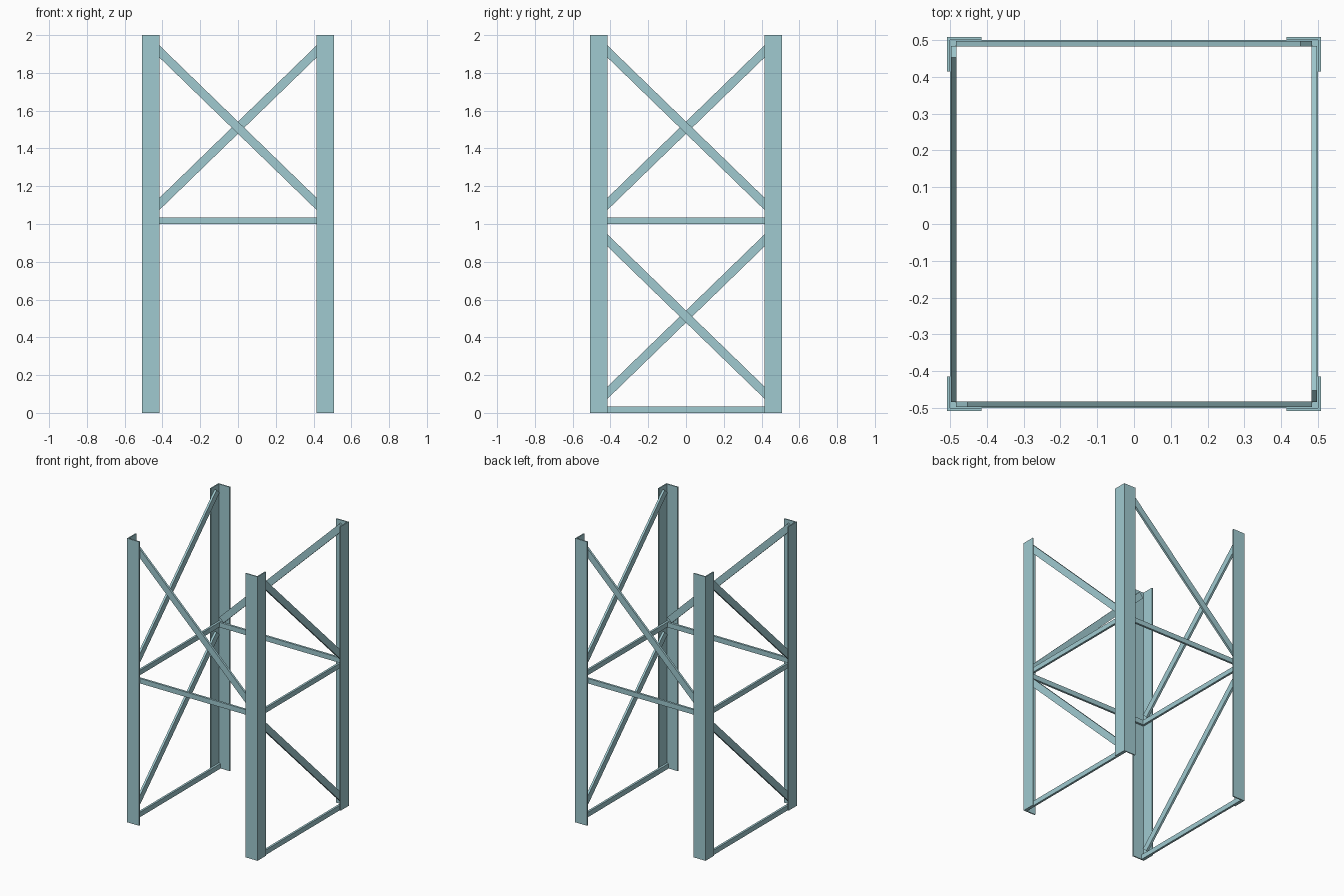
import bpy
import bmesh
from math import atan, cos, pi
from mathutils import Matrix, Vector

cube = bpy.data.objects.get("Cube")
if cube:
    bpy.data.objects.remove(cube, do_unlink=True)

# Painted steel
steel = bpy.data.materials.new("pale_teal_steel")
steel.use_nodes = True
colour = (0.35, 0.59, 0.63, 1)
steel.diffuse_color = colour
steel.node_tree.nodes["Principled BSDF"].inputs["Base Color"].default_value = colour

OUTER = 0.508    # outer corner of the legs
FLANGE = 0.093   # leg flange width
PLATE = 0.008    # leg flange thickness
DEPTH = 0.015    # brace thickness


def finish(name, bm, turn):
    """Turn a part about the tower axis and add it to the scene."""
    bmesh.ops.transform(bm, matrix=Matrix.Rotation(turn, 4, 'Z'), verts=bm.verts)
    bmesh.ops.recalc_face_normals(bm, faces=bm.faces)
    mesh = bpy.data.meshes.new(name)
    bm.to_mesh(mesh)
    bm.free()
    mesh.materials.append(steel)
    obj = bpy.data.objects.new(name, mesh)
    bpy.context.collection.objects.link(obj)


def angle_leg(name, turn):
    """L-section post at the front left corner, before turning."""
    o, i, e = OUTER, OUTER - PLATE, OUTER - FLANGE
    profile = [(-o, -o), (-e, -o), (-e, -i), (-i, -i), (-i, -e), (-o, -e)]
    bm = bmesh.new()
    face = bm.faces.new([bm.verts.new((x, y, 0)) for x, y in profile])
    top = bmesh.ops.extrude_face_region(bm, geom=[face])["geom"]
    verts = [v for v in top if isinstance(v, bmesh.types.BMVert)]
    bmesh.ops.translate(bm, vec=Vector((0, 0, 2)), verts=verts)
    finish(name, bm, turn)


def brace(name, turn, length, height, z, outside, tilt=0):
    """Flat bar on the front side, before turning."""
    bm = bmesh.new()
    place = (Matrix.Translation((0, DEPTH / 2 - outside, z))
             @ Matrix.Rotation(tilt, 4, 'Y')
             @ Matrix.Diagonal((length, DEPTH, height, 1)))
    bmesh.ops.create_cube(bm, size=1, matrix=place)
    finish(name, bm, turn)


SLOPE = atan(0.97)
corners = ["front_right", "front_left", "back_left", "back_right"]
sides = ["front", "left", "back", "right"]

for n in range(4):
    turn = n * pi / 2
    angle_leg(corners[n] + "_leg", turn)
    # Front and back stay open below; the other two sides have both bays
    bays = {"upper": 1.0} if n % 2 == 0 else {"upper": 1.0, "lower": 0.0}
    for bay, base in bays.items():
        brace(f"{sides[n]}_{bay}_rail", turn, 1.0, 0.035, base + 0.0175, 0.5)
        brace(f"{sides[n]}_{bay}_diagonal", turn, 0.936 / cos(SLOPE), 0.046,
              base + 0.51, 0.498, SLOPE)
